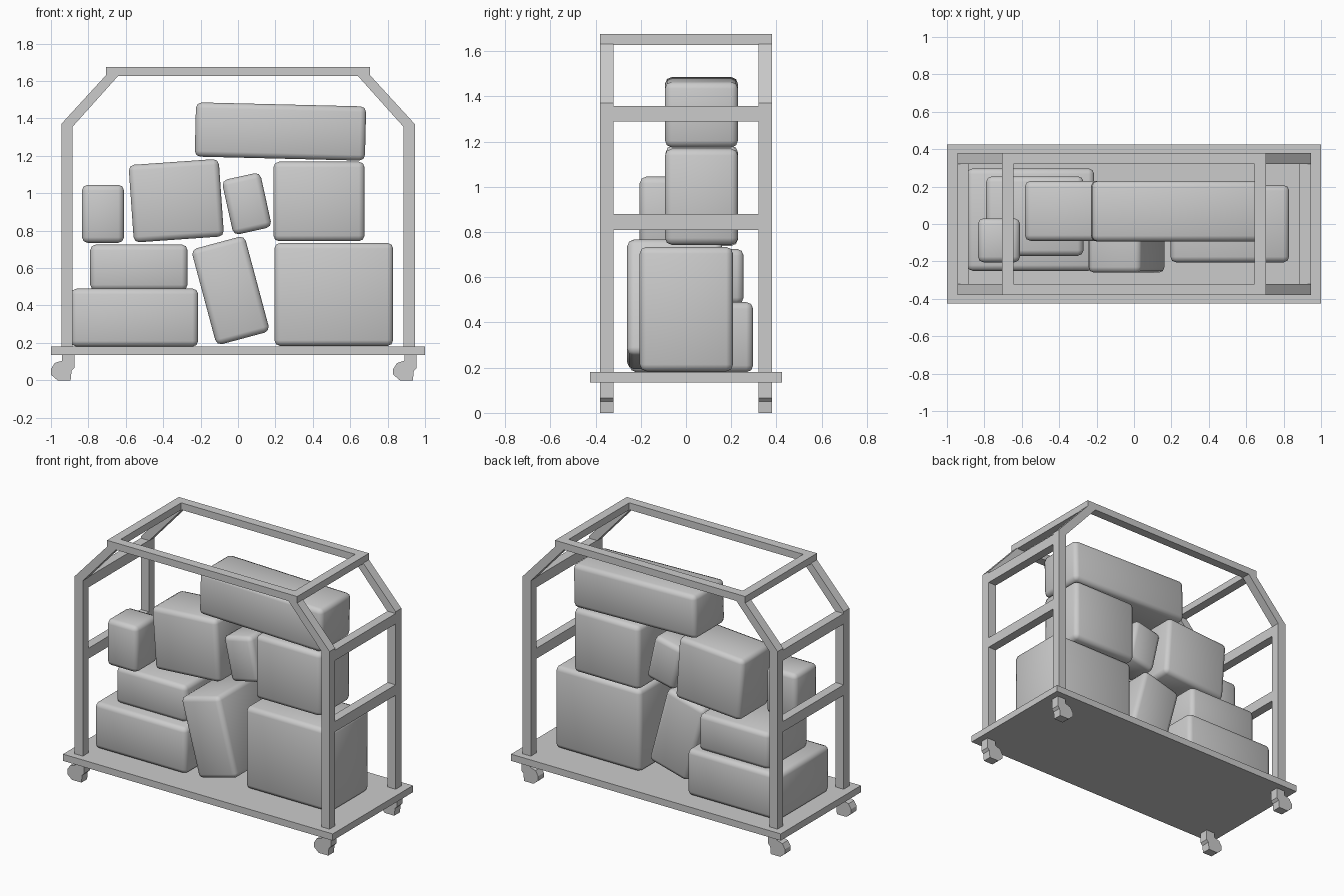
import bpy, bmesh
from math import radians

if "Cube" in bpy.data.objects:
    bpy.data.objects.remove(bpy.data.objects["Cube"])


def finish(name, bm, smooth=False):
    bmesh.ops.recalc_face_normals(bm, faces=bm.faces)
    mesh = bpy.data.meshes.new(name)
    bm.to_mesh(mesh)
    bm.free()
    for p in mesh.polygons:
        p.use_smooth = smooth
    ob = bpy.data.objects.new(name, mesh)
    bpy.context.collection.objects.link(ob)
    return ob


def box(name, x0, x1, y0, y1, z0, z1, smooth=False):
    """Box from its extents, with the origin at its centre."""
    bm = bmesh.new()
    bmesh.ops.create_cube(bm, size=1)
    bmesh.ops.scale(bm, vec=(x1 - x0, y1 - y0, z1 - z0), verts=bm.verts)
    ob = finish(name, bm, smooth)
    ob.location = ((x0 + x1) / 2, (y0 + y1) / 2, (z0 + z1) / 2)
    return ob


def extrude_profile(name, pts, y0, y1):
    """Extrude an x-z outline along y."""
    bm = bmesh.new()
    face = bm.faces.new([bm.verts.new((x, y0, z)) for x, z in pts])
    new = bmesh.ops.extrude_face_region(bm, geom=[face])["geom"]
    bmesh.ops.translate(bm, vec=(0, y1 - y0, 0),
                        verts=[v for v in new if isinstance(v, bmesh.types.BMVert)])
    return finish(name, bm)


def suitcase(name, cx, cz, w, h, y0, y1, tilt=0):
    """Soft-edged case, tilted counter-clockwise as seen from the front."""
    ob = box(name, cx - w / 2, cx + w / 2, y0, y1, cz - h / 2, cz + h / 2, True)
    ob.rotation_euler.y = -radians(tilt)
    bev = ob.modifiers.new("soft_edges", "BEVEL")
    bev.width = 0.03
    bev.segments = 2
    return ob


# Platform
box("platform", -1, 1, -0.425, 0.425, 0.135, 0.18)

# Casters: same trailing direction at all four corners
caster = [(-0.94, 0.135), (-0.94, 0.105), (-0.98, 0.092), (-1.0, 0.06), (-1.0, 0.03),
          (-0.965, 0), (-0.895, 0), (-0.89, 0.05), (-0.875, 0.065), (-0.875, 0.135)]
for dx in (0, 1.83):
    for y in (-0.35, 0.35):
        extrude_profile("caster", [(x + dx, z) for x, z in caster], y - 0.03, y + 0.03)

# Side frames: post, sloping shoulder and top rail in one outline
outer = [(-0.945, 0.18), (-0.945, 1.37), (-0.705, 1.632), (-0.705, 1.675)]
inner = [(-0.64, 1.628), (-0.885, 1.355), (-0.885, 0.18)]
half_in = inner[::-1]
arch = (outer + [(-x, z) for x, z in outer[::-1]]
        + [(-x, z) for x, z in half_in] + inner)
for y in (-0.35, 0.35):
    extrude_profile("side_frame", arch, y - 0.03, y + 0.03)

# Cross bars joining the two side frames
for s in (-1, 1):
    for cx, z0, z1 in ((0.915, 0.81, 0.88), (0.915, 1.288, 1.358), (0.675, 1.628, 1.675)):
        box("cross_bar", s * cx - 0.03, s * cx + 0.03, -0.33, 0.33, z0, z1)

# Luggage: centre x, centre z, width, height, front y, back y, tilt
suitcase("bottom_left_case", -0.553, 0.335, 0.68, 0.31, -0.25, 0.297)
suitcase("second_left_case", -0.53, 0.603, 0.52, 0.245, -0.17, 0.255)
suitcase("small_left_case", -0.722, 0.89, 0.225, 0.31, -0.205, 0.03)
suitcase("upper_middle_case", -0.33, 0.96, 0.483, 0.415, -0.09, 0.23, 4)
suitcase("leaning_case", -0.04, 0.48, 0.295, 0.53, -0.26, 0.16, 15)
suitcase("small_middle_case", 0.047, 0.944, 0.21, 0.30, -0.04, 0.17, 12.5)
suitcase("large_right_case", 0.512, 0.459, 0.635, 0.55, -0.205, 0.208)
suitcase("upper_right_case", 0.433, 0.956, 0.487, 0.425, -0.093, 0.23)
suitcase("top_long_case", 0.227, 1.33, 0.91, 0.29, -0.093, 0.23, -1.4)
